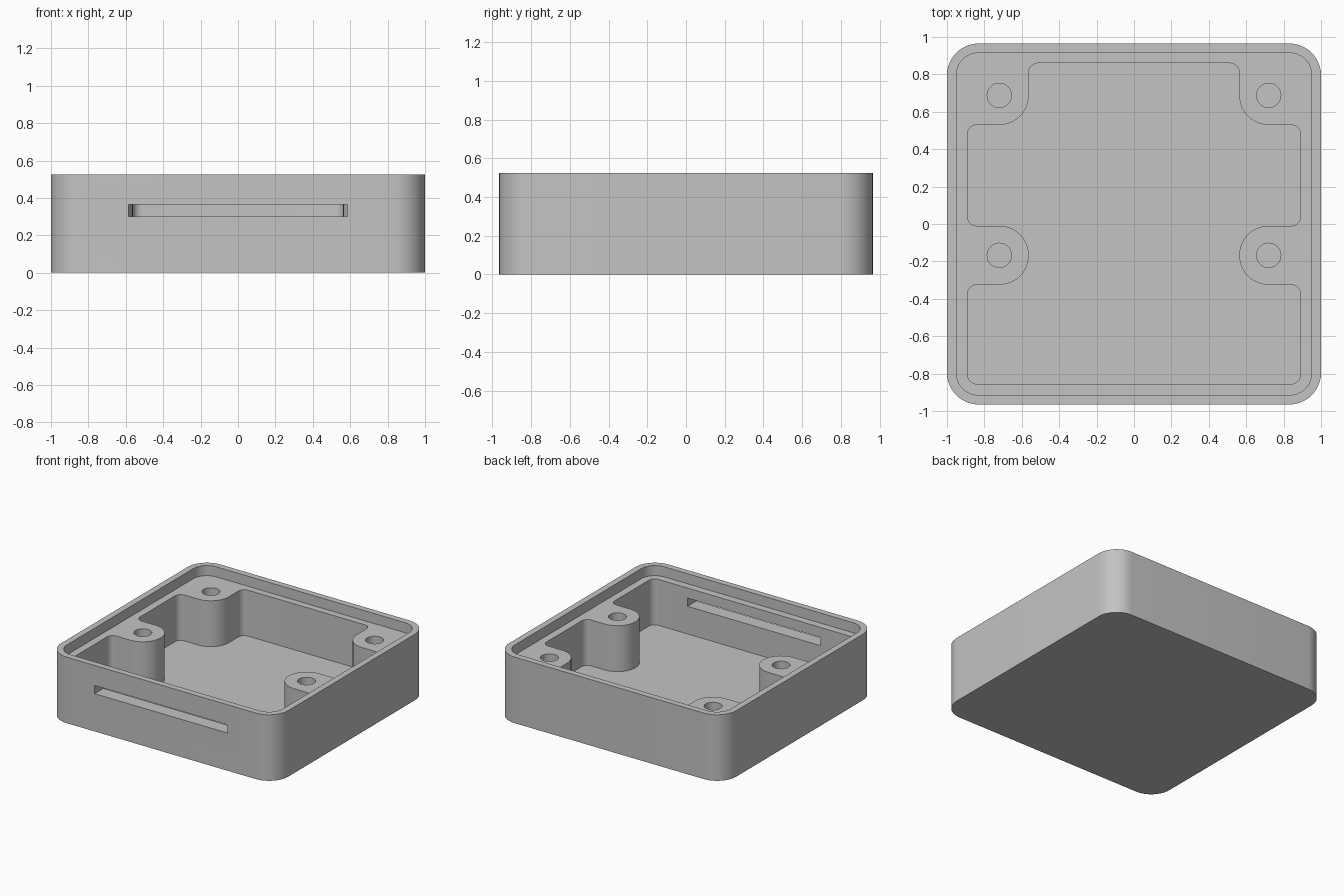
import bpy, bmesh, math
from mathutils import Vector

cube = bpy.data.objects.get("Cube")
if cube:
    bpy.data.objects.remove(cube, do_unlink=True)

WIDTH, DEPTH, HEIGHT = 1.0, 0.965, 0.525   # half width, half depth, full height
FLOOR, LEDGE, ABOVE = 0.08, 0.445, 0.65    # cavity floor, ledge level, cutter top
POST_R, HOLE_R = 0.1575, 0.065

grey = bpy.data.materials.new("light grey plastic")
grey.use_nodes = True
colour = (0.55, 0.55, 0.55, 1)
grey.diffuse_color = colour
grey.node_tree.nodes["Principled BSDF"].inputs["Base Color"].default_value = colour


def rounded(corners, steps=12):
    """Round each (x, y, radius) corner of a right-angled outline."""
    points = []
    for i, (x, y, r) in enumerate(corners):
        c = Vector((x, y))
        a = (Vector(corners[i - 1][:2]) - c).normalized() * r
        b = (Vector(corners[(i + 1) % len(corners)][:2]) - c).normalized() * r
        for k in range(steps + 1):
            t = k / steps * math.pi / 2
            p = c + a * (1 - math.sin(t)) + b * (1 - math.cos(t))
            if not points or (p - points[-1]).length > 1e-4:
                points.append(p)
    if (points[0] - points[-1]).length < 1e-4:
        points.pop()
    return points


def prism(name, outline, bottom, top):
    """Extrude an outline between two heights."""
    bm = bmesh.new()
    base = bm.faces.new([bm.verts.new((p[0], p[1], bottom)) for p in outline])
    new = bmesh.ops.extrude_face_region(bm, geom=[base])["geom"]
    bmesh.ops.translate(bm, vec=(0, 0, top - bottom),
                        verts=[v for v in new if isinstance(v, bmesh.types.BMVert)])
    bmesh.ops.recalc_face_normals(bm, faces=bm.faces)
    mesh = bpy.data.meshes.new(name)
    bm.to_mesh(mesh)
    bm.free()
    obj = bpy.data.objects.new(name, mesh)
    mesh.materials.append(grey)
    bpy.context.collection.objects.link(obj)
    return obj


def box_outline(x, y, r):
    return rounded([(x, -y, r), (x, y, r), (-x, y, r), (-x, -y, r)])


def cut(target, cutter):
    """Subtract the cutter, then discard it."""
    cutter.hide_render = True
    mod = target.modifiers.new("cut", "BOOLEAN")
    mod.operation, mod.solver, mod.object = "DIFFERENCE", "EXACT", cutter
    bpy.ops.object.select_all(action="DESELECT")
    bpy.context.view_layer.objects.active = target
    target.select_set(True)
    bpy.ops.object.modifier_apply(modifier=mod.name)
    bpy.data.objects.remove(cutter, do_unlink=True)


# Outer shell with rounded vertical corners
case = prism("case_base", box_outline(WIDTH, DEPTH, 0.17), 0, HEIGHT)

# Cavity running around the four screw posts
wall, post, r = 0.89, 0.5625, 0.05
half = [(wall, -0.855, r), (wall, -0.325, r), (post, -0.325, POST_R), (post, -0.01, POST_R),
        (wall, -0.01, r), (wall, 0.53, r), (post, 0.53, POST_R), (post, 0.86, r)]
mirrored = [(-x, y, rad) for x, y, rad in reversed(half)]
cut(case, prism("cavity_cutter", rounded(half + mirrored), FLOOR, ABOVE))

# Lid recess leaving a thin rim
cut(case, prism("recess_cutter", box_outline(0.95, 0.915, 0.12), LEDGE, ABOVE))

# Screw holes in the posts
for x in (-0.72, 0.72):
    for y in (-0.1675, 0.6875):
        ring = [(x + HOLE_R * math.cos(k * math.tau / 32),
                 y + HOLE_R * math.sin(k * math.tau / 32)) for k in range(32)]
        cut(case, prism("hole_cutter", ring, FLOOR, ABOVE))

# Slot through the front wall
slot = [(-0.585, -1.1), (0.585, -1.1), (0.585, -0.84), (-0.585, -0.84)]
cut(case, prism("slot_cutter", slot, 0.3, 0.365))

# Smooth curved walls, sharp rims
bpy.ops.object.shade_smooth_by_angle(angle=math.radians(30))
